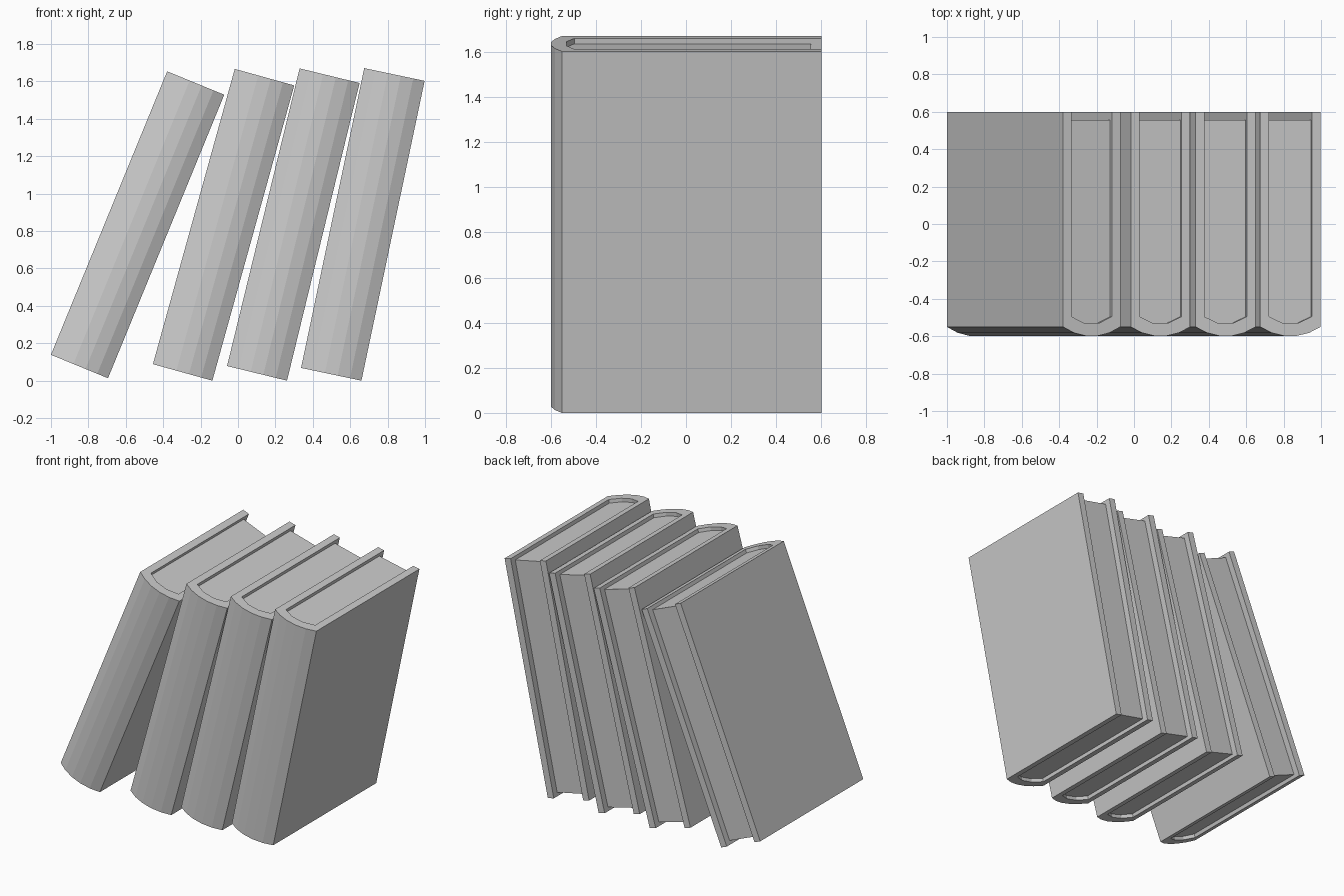
import bpy, bmesh, math
from mathutils import Matrix

cube = bpy.data.objects.get("Cube")
if cube:
    bpy.data.objects.remove(cube, do_unlink=True)

WIDTH, HEIGHT, BOARD, RECESS = 0.33, 1.638, 0.048, 0.025
HALF = WIDTH / 2
INNER = HALF - BOARD

grey = bpy.data.materials.new("plain grey")
grey.use_nodes = True
grey.diffuse_color = (0.6, 0.6, 0.6, 1)
grey.node_tree.nodes["Principled BSDF"].inputs["Base Color"].default_value = grey.diffuse_color


def arc(half, y_side, y_mid, segments):
    """Shallow curve bulging to the front, from left edge to right edge."""
    sag = y_side - y_mid
    radius = (half * half + sag * sag) / (2 * sag)
    span = math.asin(half / radius)
    angles = [span * (2 * i / segments - 1) for i in range(segments + 1)]
    return [(radius * math.sin(a), y_mid + radius * (1 - math.cos(a))) for a in angles]


def prism(name, outline, z0, z1, matrix):
    """Extrude a flat outline upward, then lean it into place."""
    bm = bmesh.new()
    face = bm.faces.new([bm.verts.new((x, y, z0)) for x, y in outline])
    top = bmesh.ops.extrude_face_region(bm, geom=[face])["geom"]
    verts = [v for v in top if isinstance(v, bmesh.types.BMVert)]
    bmesh.ops.translate(bm, verts=verts, vec=(0, 0, z1 - z0))
    bmesh.ops.recalc_face_normals(bm, faces=bm.faces)
    bm.transform(matrix)
    mesh = bpy.data.meshes.new(name)
    bm.to_mesh(mesh)
    bm.free()
    mesh.materials.append(grey)
    obj = bpy.data.objects.new(name, mesh)
    bpy.context.collection.objects.link(obj)


# Rounded spine with two boards, wrapped round a slightly smaller page block
spine = arc(HALF, -0.55, -0.6, 5)
lining = arc(INNER, -0.495, -0.535, 3)
cover = [(-HALF, 0.6)] + spine + [(HALF, 0.6), (INNER, 0.6)] + lining[::-1] + [(-INNER, 0.6)]
pages = [(-INNER, 0.555)] + lining + [(INNER, 0.555)]

# Lean in degrees, and x, z of the lower right corner the book rests on
books = [(22.3, -0.695, 0.013), (15.5, -0.137, 0), (13.7, 0.262, 0), (11.9, 0.66, 0)]
for i, (lean, x, z) in enumerate(books, 1):
    place = (Matrix.Translation((x, 0, z)) @ Matrix.Rotation(math.radians(lean), 4, 'Y')
             @ Matrix.Translation((-HALF, 0, 0)))
    prism(f"book_cover_{i}", cover, 0, HEIGHT, place)
    prism(f"book_pages_{i}", pages, RECESS, HEIGHT - RECESS, place)
